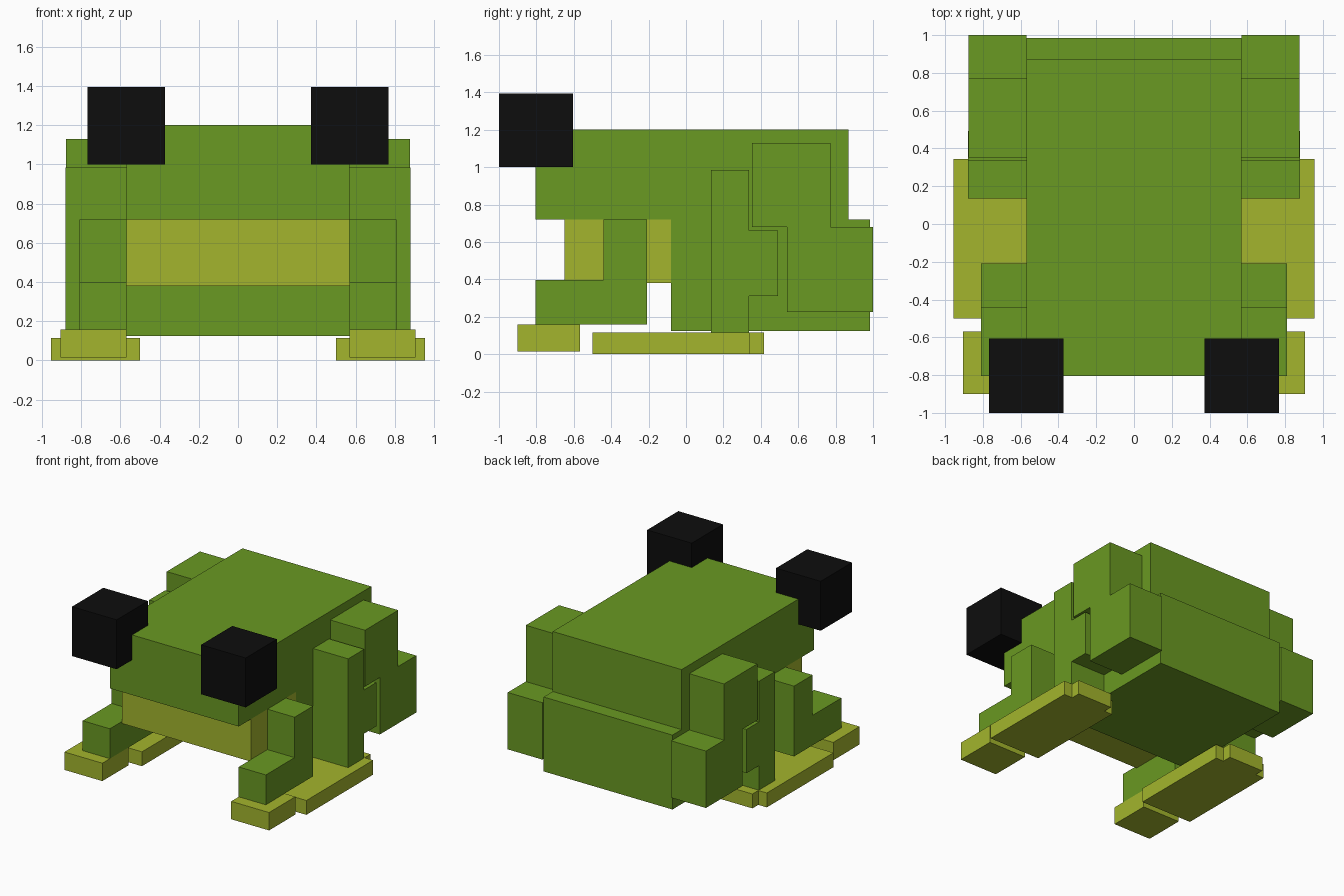
import bpy, bmesh

if "Cube" in bpy.data.objects:
    bpy.data.objects.remove(bpy.data.objects["Cube"])


def material(name, rgb):
    m = bpy.data.materials.new(name)
    m.diffuse_color = (*rgb, 1.0)
    m.use_nodes = True
    m.node_tree.nodes["Principled BSDF"].inputs["Base Color"].default_value = m.diffuse_color
    return m


GREEN = material("leaf green", (0.144, 0.319, 0.016))
LIME = material("light lime", (0.366, 0.462, 0.026))
BLACK = material("black", (0.004, 0.004, 0.004))


def prism(name, pts, lo, hi, mat, axis="x"):
    """Extrude a profile: (y, z) along x, or (x, y) along z."""
    bm = bmesh.new()
    place = (lambda a, b, d: (d, a, b)) if axis == "x" else (lambda a, b, d: (a, b, d))
    face = bm.faces.new([bm.verts.new(place(a, b, lo)) for a, b in pts])
    ext = bmesh.ops.extrude_face_region(bm, geom=[face])
    verts = [v for v in ext["geom"] if isinstance(v, bmesh.types.BMVert)]
    bmesh.ops.translate(bm, verts=verts, vec=place(0, 0, hi - lo))
    bmesh.ops.recalc_face_normals(bm, faces=bm.faces)
    mesh = bpy.data.meshes.new(name)
    bm.to_mesh(mesh)
    bm.free()
    mesh.materials.append(mat)
    obj = bpy.data.objects.new(name, mesh)
    bpy.context.collection.objects.link(obj)
    return obj


def pair(name, pts, lo, hi, mat, axis="x"):
    """Build a part on the +x side and its mirror on the -x side."""
    prism(name + "_left", pts, lo, hi, mat, axis)
    if axis == "x":
        prism(name + "_right", pts, -hi, -lo, mat, axis)
    else:
        prism(name + "_right", [(-a, b) for a, b in pts], lo, hi, mat, axis)


def rect(a0, a1, b0, b1):
    return [(a0, b0), (a1, b0), (a1, b1), (a0, b1)]


# Body: head and back slab with the lower rump in one profile
prism("body", [(-0.805, 1.2), (-0.805, 0.72), (-0.08, 0.72), (-0.08, 0.125),
               (0.985, 0.125), (0.985, 0.72), (0.87, 0.72), (0.87, 1.2)],
      -0.57, 0.57, GREEN)

# Pale throat and chest
prism("chest", rect(-0.65, -0.08, 0.38, 0.72), -0.57, 0.57, LIME)

# Eyes
pair("eye", rect(-1.0, -0.605, 1.0, 1.395), 0.373, 0.768, BLACK)

# Front legs and feet
pair("front_leg", [(-0.805, 0.158), (-0.208, 0.158), (-0.208, 0.72),
                   (-0.442, 0.72), (-0.442, 0.397), (-0.805, 0.397)],
     0.57, 0.81, GREEN)
pair("front_foot", rect(-0.9, -0.568, 0.015, 0.158), 0.57, 0.905, LIME)

# Hind legs: folded shin with knob, and stepped thigh
pair("hind_shin", [(0.135, 0.115), (0.337, 0.115), (0.337, 0.31), (0.492, 0.31),
                   (0.492, 0.66), (0.337, 0.66), (0.337, 0.985), (0.135, 0.985)],
     0.57, 0.88, GREEN)
pair("hind_thigh", [(0.352, 1.13), (0.352, 0.68), (0.54, 0.68), (0.54, 0.225),
                    (1.0, 0.225), (1.0, 0.68), (0.772, 0.68), (0.772, 1.13)],
     0.57, 0.877, GREEN)

# Long hind feet with a narrower heel
pair("hind_foot", [(0.5, -0.5), (0.955, -0.5), (0.955, 0.343), (0.88, 0.343),
                   (0.88, 0.417), (0.57, 0.417), (0.57, 0.343), (0.5, 0.343)],
     0.0, 0.115, LIME, axis="z")
